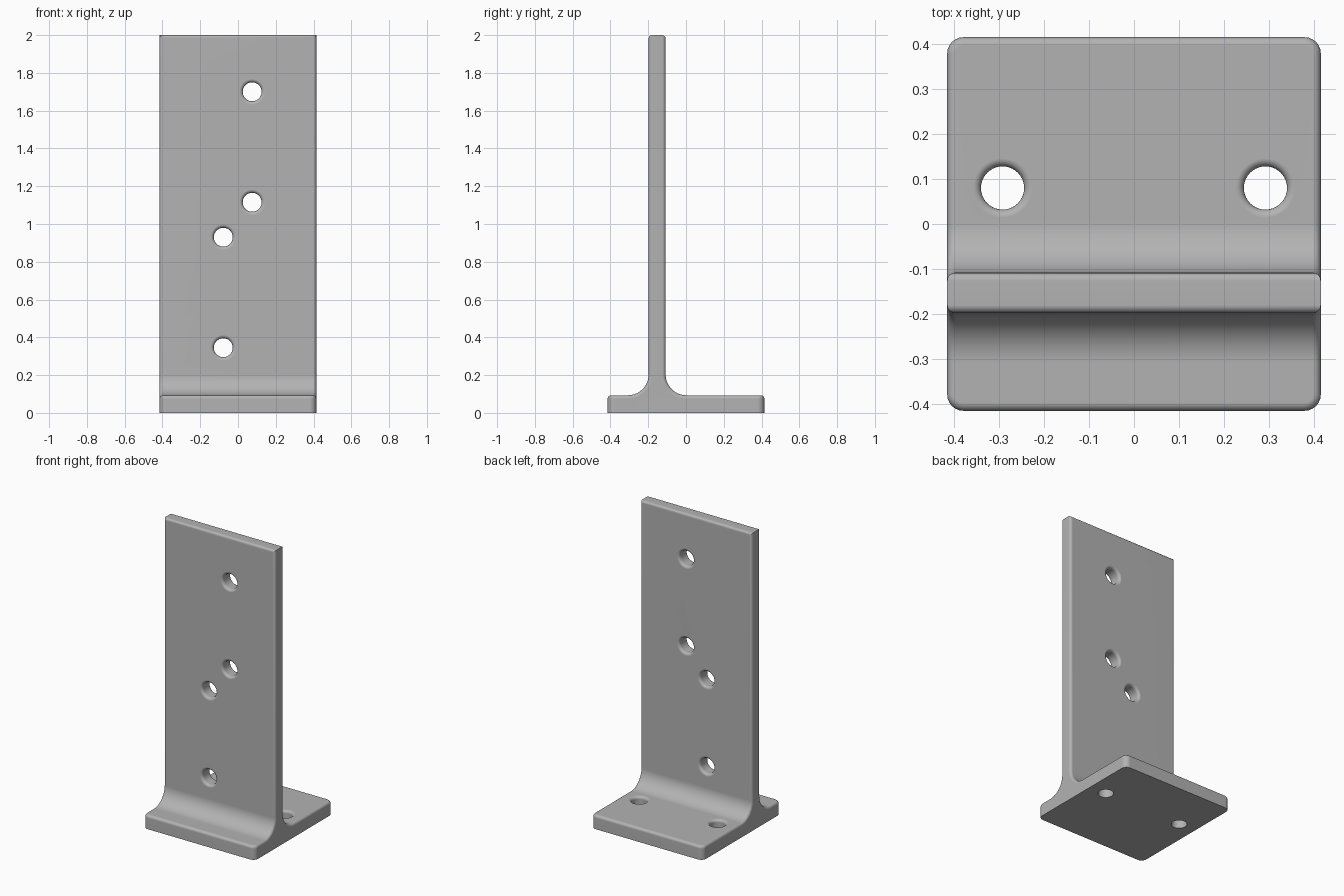
import bpy, bmesh, math
from mathutils import Matrix, Vector

cube = bpy.data.objects.get("Cube")
if cube:
    bpy.data.objects.remove(cube, do_unlink=True)

HALF = 0.415                      # half width and half depth of the foot
FOOT_TOP = 0.093
WEB_FRONT, WEB_BACK = -0.198, -0.108
FILLET = 0.11
RIM = 0.018                       # rounding of edges and hole rims
HEIGHT = 2.0

metal = bpy.data.materials.new("grey metal")
metal.use_nodes = True
GREY = (0.45, 0.45, 0.45, 1)
metal.diffuse_color = GREY
metal.node_tree.nodes["Principled BSDF"].inputs["Base Color"].default_value = GREY


def make_object(name, bm):
    bmesh.ops.recalc_face_normals(bm, faces=bm.faces)
    mesh = bpy.data.meshes.new(name)
    bm.to_mesh(mesh)
    bm.free()
    mesh.materials.append(metal)
    obj = bpy.data.objects.new(name, mesh)
    bpy.context.collection.objects.link(obj)
    return obj


def fillet(web_y, side, steps=10):
    """Concave arc from the foot up to the web, on one side of it."""
    cy, cz = web_y + side * FILLET, FOOT_TOP + FILLET
    angles = [math.pi / 2 * i / steps for i in range(steps + 1)]
    return [(cy - side * FILLET * math.sin(a), cz - FILLET * math.cos(a)) for a in angles]


def bevel(bm, edges, offset, segments):
    bmesh.ops.bevel(bm, geom=edges, offset=offset, segments=segments,
                    profile=0.5, affect='EDGES', clamp_overlap=True)


# Bracket: an upside-down T section extruded sideways
outline = [(-HALF, 0), (-HALF, FOOT_TOP)] + fillet(WEB_FRONT, -1)
outline += [(WEB_FRONT, HEIGHT), (WEB_BACK, HEIGHT)]
outline += fillet(WEB_BACK, 1)[::-1] + [(HALF, FOOT_TOP), (HALF, 0)]
bm = bmesh.new()
section = bm.faces.new([bm.verts.new((-HALF, y, z)) for y, z in outline])
ext = bmesh.ops.extrude_face_region(bm, geom=[section])
bmesh.ops.translate(bm, vec=(2 * HALF, 0, 0),
                    verts=[g for g in ext["geom"] if isinstance(g, bmesh.types.BMVert)])
bmesh.ops.recalc_face_normals(bm, faces=bm.faces)

# Round the upright corners of the foot
corners = [e for e in bm.edges
           if all(abs(abs(v.co.y) - HALF) < 1e-4 for v in e.verts)
           and abs(e.verts[0].co.z - e.verts[1].co.z) > 0.01]
bevel(bm, corners, 0.036, 6)


# Round the remaining sharp edges, except the underside and the web's top ends
def is_rim(e):
    a, b = (v.co for v in e.verts)
    underside = a.z < 1e-4 and b.z < 1e-4
    top_end = min(a.z, b.z) > HEIGHT - 1e-4 and abs(a.x - b.x) < 1e-4
    return e.calc_face_angle(0) > math.radians(40) and not underside and not top_end


bevel(bm, [e for e in bm.edges if is_rim(e)], RIM, 4)
bracket = make_object("t_bracket", bm)


def hole_cutter(radius, low, high, round_low, matrix, segments=40, steps=5):
    """Turned pin along z that flares where it leaves a rounded rim."""
    flare = [(radius + RIM * (1 - math.sin(a)), RIM * (1 - math.cos(a)))
             for a in (math.pi / 2 * i / steps for i in range(steps + 1))]
    rings = [(flare[0][0], high + 0.05)] + [(r, high - d) for r, d in flare]
    if round_low:
        rings += [(r, low + d) for r, d in flare[::-1]] + [(flare[0][0], low - 0.05)]
    else:
        rings += [(radius, low - 0.05)]
    bm = bmesh.new()
    loops = []
    for r, h in rings:
        turns = (2 * math.pi * k / segments for k in range(segments))
        loops.append([bm.verts.new((r * math.cos(t), r * math.sin(t), h)) for t in turns])
    for upper, lower in zip(loops, loops[1:]):
        for k in range(segments):
            n = (k + 1) % segments
            bm.faces.new((upper[k], upper[n], lower[n], lower[k]))
    bm.faces.new(loops[0])
    bm.faces.new(loops[-1])
    bm.transform(matrix)
    cutter = make_object("hole_cutter", bm)
    cutter.hide_render = True
    return cutter


# Holes through the web and through the foot
cutters = []
for x, z in [(0.075, 1.7), (0.075, 1.115), (-0.078, 0.93), (-0.078, 0.345)]:
    turn = Matrix.Translation((x, 0, z)) @ Matrix.Rotation(-math.pi / 2, 4, 'X')
    cutters.append(hole_cutter(0.05, WEB_FRONT, WEB_BACK, True, turn))
for x in (-0.292, 0.292):
    cutters.append(hole_cutter(0.048, 0, FOOT_TOP, False, Matrix.Translation((x, 0.08, 0))))

bpy.ops.object.select_all(action='DESELECT')
bpy.context.view_layer.objects.active = bracket
bracket.select_set(True)
for cutter in cutters:
    mod = bracket.modifiers.new("hole", 'BOOLEAN')
    mod.operation = 'DIFFERENCE'
    mod.solver = 'EXACT'
    mod.object = cutter
    bpy.ops.object.modifier_apply(modifier=mod.name)
    bpy.data.objects.remove(cutter, do_unlink=True)

# Smooth roundings with flat main faces
bpy.ops.object.shade_smooth_by_angle(angle=math.radians(35))
weighted = bracket.modifiers.new("flat_faces", 'WEIGHTED_NORMAL')
weighted.keep_sharp = True
